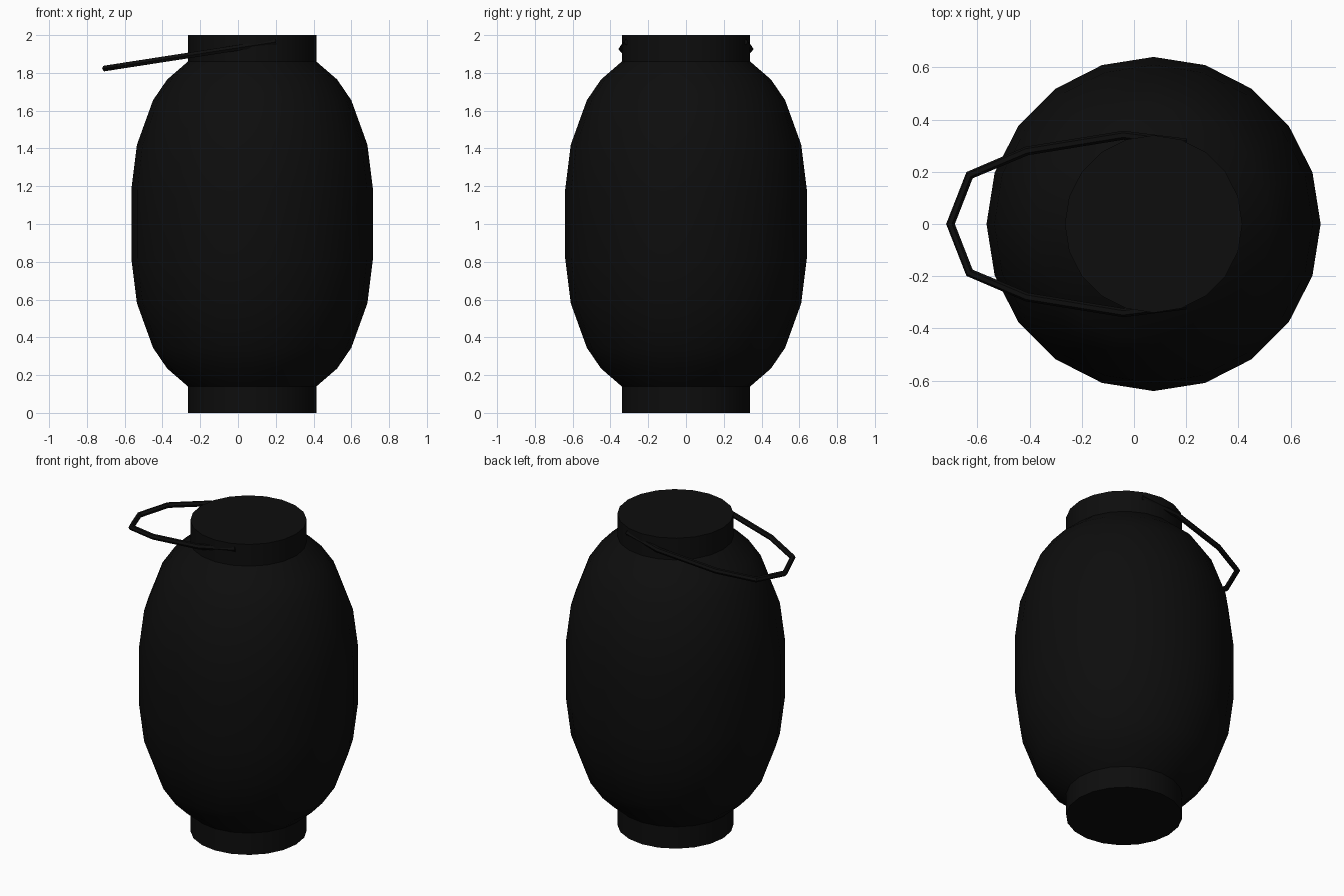
import bpy, bmesh, math

cube = bpy.data.objects.get("Cube")
if cube:
    bpy.data.objects.remove(cube, do_unlink=True)

AXIS_X = 0.075
SIDES = 20

black = bpy.data.materials.new("soft black")
black.use_nodes = True
colour = (0.004, 0.004, 0.004, 1)
black.diffuse_color = colour
black.node_tree.nodes["Principled BSDF"].inputs["Base Color"].default_value = colour


def finish(obj):
    """Give the object its colour and smooth shading with sharp rims."""
    obj.data.materials.clear()
    obj.data.materials.append(black)
    bpy.ops.object.select_all(action="DESELECT")
    obj.select_set(True)
    bpy.context.view_layer.objects.active = obj
    bpy.ops.object.shade_smooth_by_angle(angle=math.radians(35))


def lathe(name, profile):
    """Closed solid of revolution from (radius, height) pairs."""
    bm = bmesh.new()
    rings = []
    for r, z in profile:
        ring = []
        for i in range(SIDES):
            a = math.tau * i / SIDES
            ring.append(bm.verts.new((AXIS_X + r * math.cos(a), r * math.sin(a), z)))
        rings.append(ring)
    for low, high in zip(rings, rings[1:]):
        for i in range(SIDES):
            j = (i + 1) % SIDES
            bm.faces.new((low[i], low[j], high[j], high[i]))
    bm.faces.new(rings[0][::-1])
    bm.faces.new(rings[-1])
    mesh = bpy.data.meshes.new(name)
    bm.to_mesh(mesh)
    bm.free()
    obj = bpy.data.objects.new(name, mesh)
    bpy.context.collection.objects.link(obj)
    finish(obj)


# Lantern shade with its collars: lower half mirrored about mid height
half = [(0.34, 0), (0.34, 0.14), (0.45, 0.235), (0.525, 0.345), (0.61, 0.58), (0.64, 0.82)]
lathe("lantern_body", half + [(r, 2 - z) for r, z in reversed(half)])

# Tilted wire handle: half path mirrored across y, ends buried in the top collar
side = [(0.2, 0.31), (-0.04, 0.34), (-0.41, 0.28), (-0.63, 0.187)]
path = side + [(-0.703, 0)] + [(x, -y) for x, y in reversed(side)]
curve = bpy.data.curves.new("handle", "CURVE")
curve.dimensions = "3D"
curve.bevel_depth = 0.017
curve.bevel_resolution = 1
curve.use_fill_caps = True
spline = curve.splines.new("POLY")
spline.points.add(len(path) - 1)
for point, (x, y) in zip(spline.points, path):
    point.co = (x, y, 1.933 + 0.155 * x, 1)
handle = bpy.data.objects.new("handle", curve)
bpy.context.collection.objects.link(handle)
bpy.ops.object.select_all(action="DESELECT")
handle.select_set(True)
bpy.context.view_layer.objects.active = handle
bpy.ops.object.convert(target="MESH")
finish(bpy.context.view_layer.objects.active)
